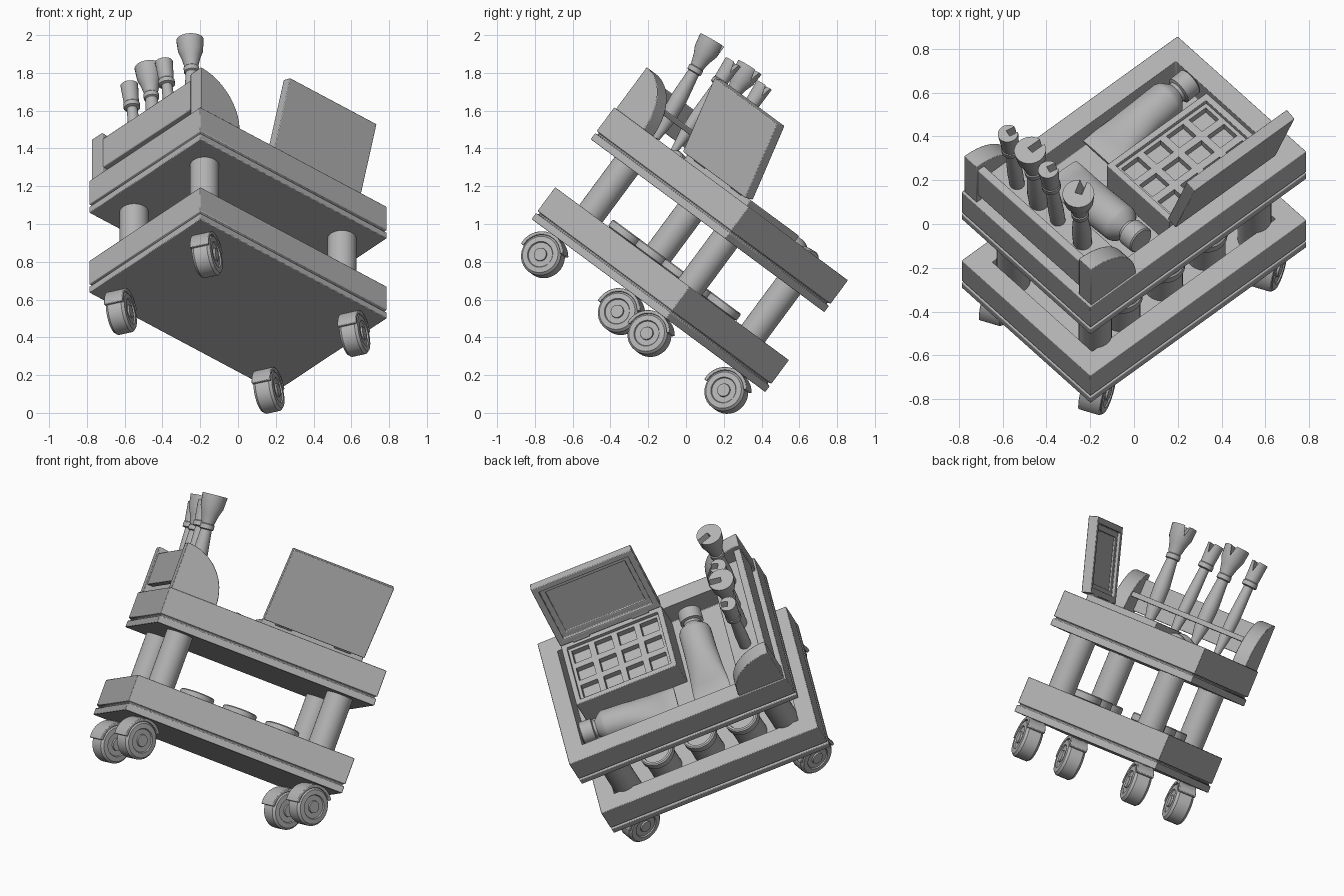
import bpy, bmesh
from math import cos, sin, pi, radians
from mathutils import Matrix, Vector

if "Cube" in bpy.data.objects:
    bpy.data.objects.remove(bpy.data.objects["Cube"])

grey = bpy.data.materials.new("plain grey")
grey.use_nodes = True
grey.diffuse_color = (0.45, 0.45, 0.45, 1)
grey.node_tree.nodes["Principled BSDF"].inputs["Base Color"].default_value = grey.diffuse_color

# The whole cart is tilted: turn about its own up axis, then lean back
CART = (Matrix.Translation((0, -0.074, 0.737))
        @ Matrix.Rotation(radians(-36.5), 4, 'X')
        @ Matrix.Rotation(radians(41.9), 4, 'Z'))
HX, HY = 0.663, 0.441      # tray half sizes
TOP = 0.526                # upper tray rim above lower tray rim
FLOOR = TOP - 0.145
parts = []


def finish(name, bm, local=Matrix(), bevel=0.0):
    bmesh.ops.recalc_face_normals(bm, faces=bm.faces)
    mesh = bpy.data.meshes.new(name)
    bm.to_mesh(mesh)
    bm.free()
    mesh.materials.append(grey)
    ob = bpy.data.objects.new(name, mesh)
    bpy.context.collection.objects.link(ob)
    ob.matrix_world = CART @ local
    if bevel:
        mod = ob.modifiers.new("edge", 'BEVEL')
        mod.width, mod.segments, mod.limit_method = bevel, 2, 'ANGLE'
        mod.angle_limit = radians(40)
    parts.append(ob)
    return ob


def loft(bm, rings):
    loops = [[bm.verts.new(c) for c in ring] for ring in rings]
    n = len(loops[0])
    for a, b in zip(loops, loops[1:]):
        for i in range(n):
            bm.faces.new((a[i], a[(i + 1) % n], b[(i + 1) % n], b[i]))
    bm.faces.new(loops[0])
    bm.faces.new(loops[-1])


def rect_loft(name, hx, hy, steps, local=Matrix(), bevel=0.004):
    """Stack of rectangles, each given as (inset, height)."""
    bm = bmesh.new()
    loft(bm, [[(sx * (hx - i), sy * (hy - i), z)
               for sx, sy in ((-1, -1), (1, -1), (1, 1), (-1, 1))] for i, z in steps])
    return finish(name, bm, local, bevel)


def box(name, lo, hi, bevel=0.005):
    lo, hi = Vector(lo), Vector(hi)
    h, c = (hi - lo) / 2, (hi + lo) / 2
    return rect_loft(name, h.x, h.y, [(0, -h.z), (0, h.z)], Matrix.Translation(c), bevel)


def lathe(name, profile, base, direction=(0, 0, 1), segs=32):
    """Round or oval loft along a direction; entries (rx, ry, z)."""
    bm = bmesh.new()
    loft(bm, [[(rx * cos(2 * pi * i / segs), ry * sin(2 * pi * i / segs), z)
               for i in range(segs)] for rx, ry, z in profile])
    turn = Vector(direction).to_track_quat('Z', 'Y').to_matrix().to_4x4()
    return finish(name, bm, Matrix.Translation(base) @ turn)


def round_profile(pairs):
    return [(r, r, z) for r, z in pairs]


def prism(name, outline, depth, local):
    bm = bmesh.new()
    loft(bm, [[(x, y, z) for x, y in outline] for z in (-depth / 2, depth / 2)])
    return finish(name, bm, local, 0.004)


def arc(r, a, b, n=16):
    return [(r * cos(radians(a + (b - a) * i / n)), r * sin(radians(a + (b - a) * i / n)))
            for i in range(n + 1)]


# Trays with a wide rim, sunken floor and grooved lower band
for label, z in (("lower_tray", 0), ("upper_tray", TOP)):
    rect_loft(label, HX, HY,
              [(0.1, z - 0.145), (0.1, z), (0, z), (0, z - 0.155), (0.012, z - 0.158),
               (0.012, z - 0.168), (0, z - 0.171), (0, z - 0.21)])

corners = [(sx, sy) for sx in (-1, 1) for sy in (-1, 1)]

# Posts
for sx, sy in corners:
    lathe("post", round_profile([(0.077, -0.145), (0.077, TOP - 0.2)]),
          (sx * 0.489, sy * 0.279, 0))

# Swivelled casters
half = [(0.034, 0.056), (0.036, 0.047), (0.066, 0.047), (0.07, 0.054), (0.098, 0.052), (0.11, 0.038)]
wheel_profile = round_profile([(r, -w) for r, w in half] + [(r, w) for r, w in reversed(half)])
tangent = Vector((cos(radians(28)), sin(radians(28)), 0))
up = Vector((0, 0, 1))
axle = tangent.cross(up)
for sx, sy in corners:
    hub = Vector((sx * 0.525, sy * 0.34, -0.333))
    lathe("wheel", wheel_profile, hub, axle)
    frame = Matrix.Translation(hub) @ Matrix((tangent, up, axle)).transposed().to_4x4()
    prism("wheel_guard", arc(0.126, 37, 187) + arc(0.108, 187, 37), 0.105, frame)
    lathe("caster_stem", round_profile([(0.035, 0.1), (0.035, 0.14)]), hub)

# Lidded jars standing in the lower tray
for sy in (-1, 1):
    for px in (-0.26, 0, 0.26):
        lathe("jar", round_profile([(0.09, -0.145), (0.09, 0), (0.1, 0.005), (0.1, 0.04),
                                    (0.093, 0.046), (0.08, 0.046), (0.077, 0.038)]),
              (px, sy * 0.2, 0))

# Brush rack: quarter round ends, front board and shelf
for sy in (-1, 1):
    stand = Matrix(((1, 0, 0, -0.652), (0, 0, -1, sy * 0.392), (0, 1, 0, TOP - 0.002), (0, 0, 0, 1)))
    prism("rack_end", [(0, 0)] + arc(0.275, 0, 90), 0.085, stand)
box("rack_board", (-0.645, -0.36, TOP + 0.05), (-0.605, 0.36, TOP + 0.24))
box("rack_shelf", (-0.61, -0.36, TOP + 0.12), (-0.43, 0.36, TOP + 0.15))

# Brushes with notched heads: wide and narrow kinds alternate
wide = [(0.02, 0), (0.043, 0.12), (0.045, 0.25), (0.032, 0.4), (0.041, 0.405), (0.041, 0.43),
        (0.036, 0.435), (0.05, 0.49), (0.066, 0.53), (0.073, 0.6)]
narrow = [(0.018, 0), (0.034, 0.12), (0.036, 0.24), (0.028, 0.42), (0.044, 0.425),
          (0.044, 0.45), (0.04, 0.455), (0.047, 0.57)]
for profile, foot, tip in ((wide, -0.215, -0.25), (narrow, -0.06, -0.04),
                           (wide, 0.075, 0.08), (narrow, 0.22, 0.235)):
    base = Vector((-0.5, foot, TOP))
    way = Vector((-0.565, tip, 1.11)) - base
    brush = lathe("brush", round_profile(profile), base, way, 24)
    r, z = profile[-1]
    bm = bmesh.new()
    loft(bm, [[(-0.02, y, z + 0.01), (0.02, y, z + 0.01), (0, y, z - 0.06)] for y in (0, 0.1)])
    cutter = finish("notch_cutter", bm)
    parts.remove(cutter)
    cutter.matrix_world = brush.matrix_world.copy()
    cutter.hide_render = True
    cutter.hide_set(True)
    cut = brush.modifiers.new("notch", 'BOOLEAN')
    cut.operation, cut.solver, cut.object = 'DIFFERENCE', 'EXACT', cutter

# Paint tubes: round cap, shoulder, body pinched flat at the tail
tube = [(0.06, 0.06, 0), (0.066, 0.066, 0.006), (0.066, 0.066, 0.075), (0.05, 0.05, 0.08),
        (0.05, 0.05, 0.095), (0.085, 0.085, 0.13), (0.092, 0.09, 0.15), (0.094, 0.085, 0.28),
        (0.1, 0.06, 0.4), (0.108, 0.03, 0.49), (0.11, 0.01, 0.53), (0.11, 0.01, 0.57)]
for cap, tail in (((0.56, 0.235, FLOOR + 0.1), (-1, 0, -0.1)),
                  ((-0.215, -0.29, FLOOR + 0.1), (0, 1, -0.1))):
    # the flat tail lies level, so swap widths when the oval stands upright
    ob = lathe("paint_tube", tube, cap, tail)
    sideways = Vector(tail).to_track_quat('Z', 'Y') @ Vector((1, 0, 0))
    if abs(sideways.z) > 0.5:
        ob.data.transform(Matrix.Rotation(pi / 2, 4, 'Z'))

# Paint box with a grid of pans
X0, X1, Y0, Y1, RIM = -0.085, 0.53, -0.34, 0.094, TOP + 0.035
bx, by = (X1 - X0) / 2, (Y1 - Y0) / 2
mid = Vector(((X0 + X1) / 2, (Y0 + Y1) / 2, 0))
rect_loft("paint_box", bx, by,
          [(0, FLOOR), (0, RIM), (0.03, RIM), (0.03, RIM - 0.06)], Matrix.Translation(mid))
ix, iy = bx - 0.03, by - 0.03


def bars(name, count, length, across, along_x):
    """Evenly spaced dividers around a row of pans."""
    for k in range(count + 1):
        c = -across + 2 * across * k / count
        lo, hi = max(c - 0.018, -across), min(c + 0.018, across)
        a, b = ((-length, lo), (length, hi)) if along_x else ((lo, -length), (hi, length))
        box(name, (mid.x + a[0], mid.y + a[1], RIM - 0.06),
            (mid.x + b[0], mid.y + b[1], RIM - 0.025), 0)


bars("pan_divider", 4, iy, ix, False)
bars("pan_divider", 3, ix, iy, True)

# Open lid, leaning outward on two hinges, with stepped recess inside
hinge = Matrix.Translation((mid.x, Y0 - 0.012, RIM)) @ Matrix.Rotation(radians(107.5), 4, 'X')
lid_place = hinge @ Matrix.Translation((0, by, 0))
rect_loft("paint_box_lid", bx, by,
          [(0, 0.028), (0, -0.028), (0.035, -0.028), (0.035, -0.008),
           (0.065, -0.008), (0.065, 0.005)],
          lid_place @ Matrix.Scale(1, 4))
for px in (-0.18, 0.18):
    lathe("lid_hinge", round_profile([(0.016, -0.05), (0.016, 0.05)]),
          (mid.x + px, Y0, RIM + 0.005), (1, 0, 0), 16)

# Smooth shading with crisp edges
bpy.ops.object.select_all(action='DESELECT')
for ob in parts:
    ob.select_set(True)
bpy.context.view_layer.objects.active = parts[0]
bpy.ops.object.shade_smooth_by_angle(angle=radians(32))
